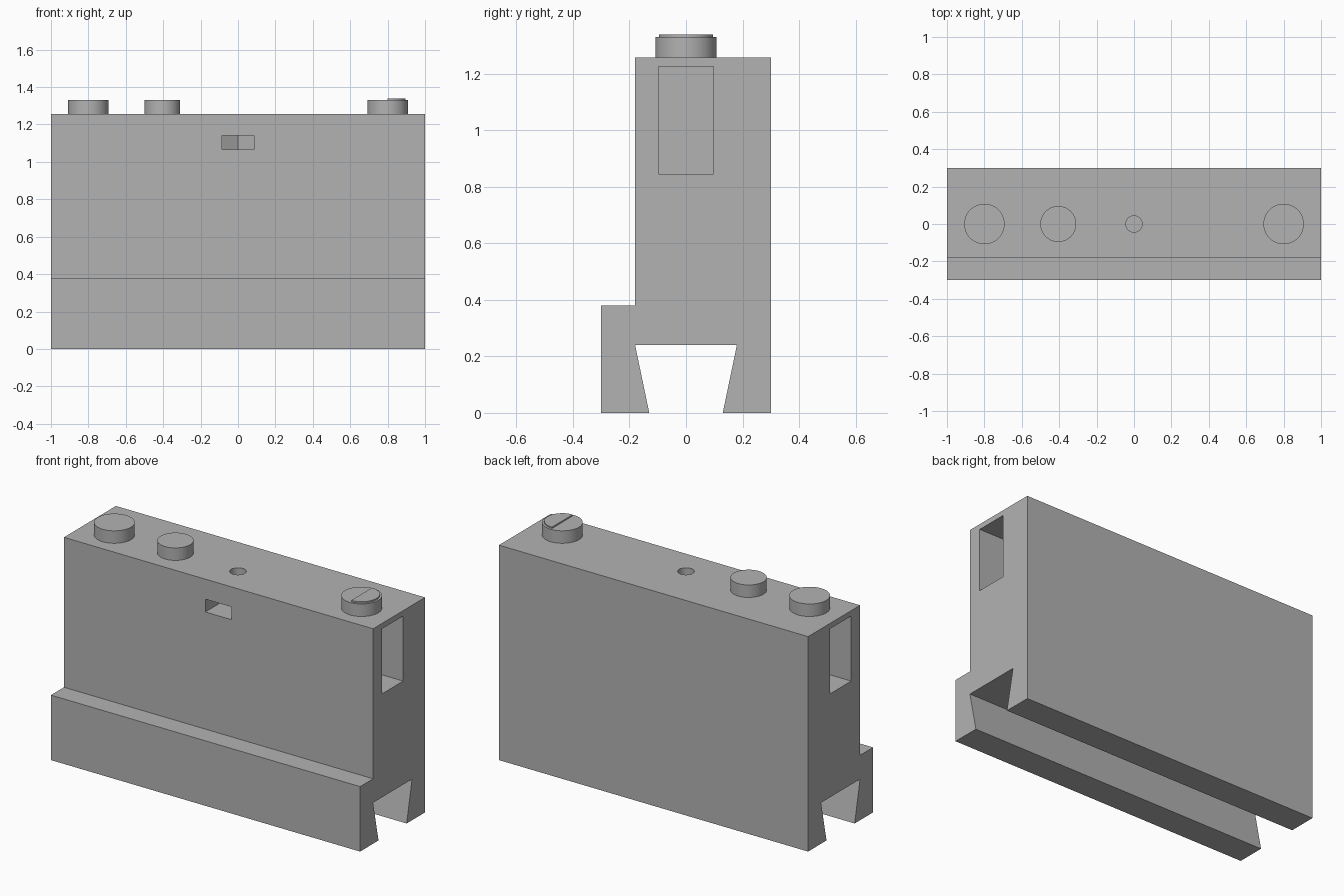
import bpy
import bmesh
from mathutils import Matrix, Vector

cube = bpy.data.objects.get("Cube")
if cube:
    bpy.data.objects.remove(cube, do_unlink=True)

TOP = 1.257

grey = bpy.data.materials.new("plain grey")
grey.use_nodes = True
colour = (0.45, 0.45, 0.45, 1)
grey.diffuse_color = colour
grey.node_tree.nodes["Principled BSDF"].inputs["Base Color"].default_value = colour


def prism(name, outline, offset):
    """Extrude a closed outline of 3D points along an offset."""
    bm = bmesh.new()
    face = bm.faces.new([bm.verts.new(p) for p in outline])
    grown = bmesh.ops.extrude_face_region(bm, geom=[face])
    moved = [v for v in grown["geom"] if isinstance(v, bmesh.types.BMVert)]
    bmesh.ops.translate(bm, verts=moved, vec=Vector(offset))
    bmesh.ops.recalc_face_normals(bm, faces=bm.faces)
    return finish(name, bm)


def cylinder(name, x, radius, bottom, top, half=False):
    bm = bmesh.new()
    place = Matrix.Translation((x, 0, (bottom + top) / 2))
    bmesh.ops.create_cone(bm, cap_ends=True, segments=64, radius1=radius,
                          radius2=radius, depth=top - bottom, matrix=place)
    if half:
        cut = bmesh.ops.bisect_plane(bm, geom=bm.verts[:] + bm.edges[:] + bm.faces[:],
                                     plane_co=(x, 0, 0), plane_no=(-1, 0, 0),
                                     clear_outer=True)
        edges = [e for e in cut["geom_cut"] if isinstance(e, bmesh.types.BMEdge)]
        bmesh.ops.contextual_create(bm, geom=edges)
        bmesh.ops.recalc_face_normals(bm, faces=bm.faces)
    return finish(name, bm)


def finish(name, bm):
    mesh = bpy.data.meshes.new(name)
    bm.to_mesh(mesh)
    bm.free()
    mesh.materials.append(grey)
    obj = bpy.data.objects.new(name, mesh)
    bpy.context.collection.objects.link(obj)
    return obj


def select(obj):
    bpy.ops.object.select_all(action="DESELECT")
    obj.select_set(True)
    bpy.context.view_layer.objects.active = obj


def carve(target, cutter):
    cutter.hide_render = True
    mod = target.modifiers.new("carve", "BOOLEAN")
    mod.operation = "DIFFERENCE"
    mod.solver = "EXACT"
    mod.object = cutter
    select(target)
    bpy.ops.object.modifier_apply(modifier=mod.name)
    bpy.data.objects.remove(cutter, do_unlink=True)


# Body: stepped section with a dovetail slot underneath
section = [(-0.3, 0), (-0.13, 0), (-0.18, 0.24), (0.18, 0.24), (0.13, 0),
           (0.3, 0), (0.3, TOP), (-0.18, TOP), (-0.18, 0.38), (-0.3, 0.38)]
body = prism("body", [(-1, y, z) for y, z in section], (2, 0, 0))

# Upright pockets in both ends
for side in (-1, 1):
    rect = [(-0.098, 0.845), (0.098, 0.845), (0.098, 1.225), (-0.098, 1.225)]
    carve(body, prism("pocket_cutter", [(side * 1.05, y, z) for y, z in rect],
                      (-side * 0.35, 0, 0)))

# Small front window with a V-shaped back
window = [(-0.085, -0.25), (0.085, -0.25), (0.085, -0.05), (0, 0), (-0.085, -0.05)]
carve(body, prism("window_cutter", [(x, y, 1.065) for x, y in window], (0, 0, 0.075)))

# Round hole in the top
carve(body, cylinder("hole_cutter", 0, 0.044, 1.16, TOP + 0.05))

# Round buttons, the last with a raised half disc
round_parts = [
    body,
    cylinder("end_button", -0.8, 0.108, TOP - 0.005, 1.33),
    cylinder("small_button", -0.405, 0.096, TOP - 0.005, 1.33),
    cylinder("dial_button", 0.8, 0.108, TOP - 0.005, 1.33),
    cylinder("dial_half_disc", 0.8, 0.096, 1.325, 1.338, half=True),
]
for part in round_parts:
    select(part)
    bpy.ops.object.shade_smooth_by_angle()
